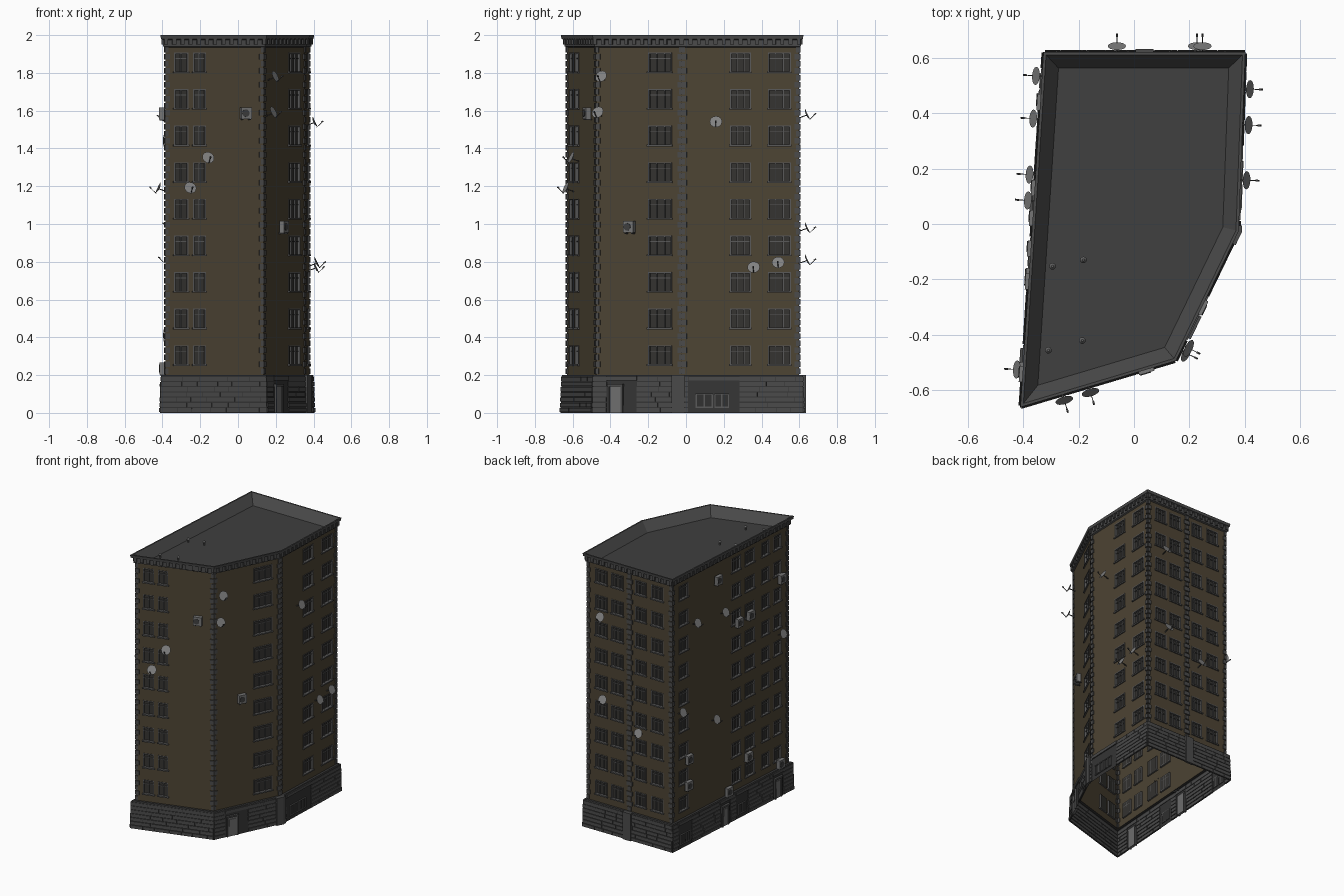
import bpy, bmesh, math, random
from mathutils import Vector, Matrix

if "Cube" in bpy.data.objects:
    bpy.data.objects.remove(bpy.data.objects["Cube"])

random.seed(4)
FOOT = [Vector(p) for p in ((-.385, -.63), (.135, -.475), (.355, -.02), (.378, .598), (-.305, .598))]
N = len(FOOT)
parts = {}


def bm_of(name):
    return parts.setdefault(name, bmesh.new())


def offset(o):
    """Footprint moved outwards by o, with mitred corners."""
    out = []
    for i in range(N):
        a = (FOOT[i] - FOOT[i - 1]).normalized()
        b = (FOOT[(i + 1) % N] - FOOT[i]).normalized()
        na, nb = Vector((a.y, -a.x)), Vector((b.y, -b.x))
        m = (na + nb).normalized()
        out.append(FOOT[i] + m * o / m.dot(na))
    return out


def frames(o=0):
    """Per side: matrix (x along wall, -y outwards, z up) and length."""
    pts, res = offset(o), []
    for i in range(N):
        p, q = pts[i], pts[(i + 1) % N]
        d = (q - p).normalized()
        res.append((Matrix(((d.x, -d.y, 0, p.x), (d.y, d.x, 0, p.y), (0, 0, 1, 0), (0, 0, 0, 1))), (q - p).length))
    return res


def box(part, M, u0, u1, d0, d1, z0, z1):
    """Box on a wall: u along it, d outwards, z up."""
    c = Vector(((u0 + u1) / 2, -(d0 + d1) / 2, (z0 + z1) / 2))
    S = Matrix.Diagonal((u1 - u0, d1 - d0, z1 - z0, 1))
    bmesh.ops.create_cube(bm_of(part), size=1, matrix=M @ Matrix.Translation(c) @ S)


def bar(part, M, a, b, t):
    """Thin square bar between two local points."""
    a, b = Vector(a), Vector(b)
    R = (b - a).to_track_quat('Z', 'Y').to_matrix().to_4x4()
    S = Matrix.Diagonal((t, t, (b - a).length, 1))
    bmesh.ops.create_cube(bm_of(part), size=1, matrix=M @ Matrix.Translation((a + b) / 2) @ R @ S)


def quad(part, M, u0, u1, d, z0, z1):
    bm = bm_of(part)
    bm.faces.new([bm.verts.new(M @ Vector((u, -d, z))) for u, z in ((u0, z0), (u1, z0), (u1, z1), (u0, z1))])


def loft(part, profile):
    """Sweep an (offset, z) profile round the footprint."""
    bm = bm_of(part)
    rings = [[bm.verts.new((p.x, p.y, z)) for p in offset(o)] for o, z in profile]
    for a, b in zip(rings, rings[1:]):
        for i in range(N):
            j = (i + 1) % N
            bm.faces.new((a[i], a[j], b[j], b[i]))
    return rings[-1]


WALL = frames()
BASE = frames(.022)

# Brick walls with recessed windows, nine floors
COLS = [[(.048, .127), (.153, .225)],
        [(.305, .445)],
        [(.253, .364), (.454, .576)],
        [(.06, .16), (.19, .29), (.385, .475), (.515, .615)],
        [(.075, .17), (.63, .73), (.775, .875), (.95, 1.03), (1.075, 1.16)]]
FLOORS = [(.253 + .1937 * k, .358 + .1937 * k) for k in range(9)]


def window(M, u0, u1, z0, z1):
    f, t = .007, .012
    quad('window_glass', M, u0, u1, -t, z0, z1)
    for a, b in ((u0, u0 + f), (u1 - f, u1)):
        box('window_frames', M, a, b, -t, .003, z0, z1)
    box('window_frames', M, u0, u1, -t, .003, z1 - f, z1)
    box('window_frames', M, u0 - .004, u1 + .004, -t, .009, z0 - .004, z0 + .005)
    n = 3 if u1 - u0 > .085 else 2
    for k in range(1, n):
        m = u0 + (u1 - u0) * k / n
        box('window_frames', M, m - .003, m + .003, -t, -.004, z0, z1)
    zt = z0 + (z1 - z0) * .7
    box('window_frames', M, u0, u1, -t, -.005, zt - .002, zt + .002)


for (M, L), cols in zip(WALL, COLS):
    us = [0] + [u for c in cols for u in c] + [L]
    zs = [.2] + [z for f in FLOORS for z in f] + [1.94]
    for i in range(len(us) - 1):
        for k in range(len(zs) - 1):
            if i % 2 and k % 2:
                window(M, us[i], us[i + 1], zs[k], zs[k + 1])
            else:
                quad('brick_walls', M, us[i], us[i + 1], 0, zs[k], zs[k + 1])

# Corner quoins and the central strip on the back
for s, (M, L) in enumerate(WALL):
    for k in range(47):
        z = .205 + k * .037
        w = .024 if k % 2 else .015
        box('corner_quoins', M, -.004, w, -.004, .007, z, z + .029)
        box('corner_quoins', M, L - w, L + .004, -.004, .007, z, z + .029)
        if s == 3:
            box('corner_quoins', M, L / 2 - w, L / 2 + w, -.004, .007, z, z + .029)

# Stone base, open underneath, with staggered courses
loft('base_shell', [(.025, 0), (.021, .195), (.018, .2), (0, .2)])
PLAIN = [[], [(.085, .26)], [(.04, .31)], [], [(.06, .2), (.5, .61), (.67, .8), (1.06, 1.17)]]
for (M, L), gaps in zip(BASE, PLAIN):
    stops = [0] + [u for g in gaps for u in g] + [L]
    for a, b in zip(stops[::2], stops[1::2]):
        for row in range(7):
            z, u = .004 + row * .0275, a
            while u < b - .001:
                e = min(b, u + random.uniform(.07, .16))
                if b - e < .03:
                    e = b
                box('base_stones', M, u, e - .003, -.004, .009 - row * .0012, z, z + .022)
                u = e
    for a, b in gaps:
        box('base_stones', M, a, b, -.004, .007, .172, .194)
# Base piers
for s, a, b in ((1, .47, .52), (2, -.005, .02), (3, .33, .395)):
    box('base_stones', BASE[s][0], a, b, -.004, .014, 0, .2)

# Doors and basement windows
for s, a, b in ((1, .1, .175), (4, .52, .585), (4, 1.08, 1.145)):
    M = BASE[s][0]
    box('doors', M, a, b, -.012, .006, 0, .14)
    box('doors', M, a + .012, b - .012, .005, .009, .075, .125)
    for x in (a, b):
        box('door_surrounds', M, x - .005, x + .005, -.01, .012, 0, .148)
    box('door_surrounds', M, a - .008, b + .008, -.01, .016, .14, .152)
for s, a, b in ((2, .08, .165), (2, .18, .25), (4, .08, .125), (4, .14, .185), (4, .695, .77)):
    M = BASE[s][0]
    box('basement_glass', M, a, b, -.004, .004, .03, .1)
    for x in (a, (a + b) / 2, b):
        box('window_frames', M, x - .003, x + .003, -.004, .008, .028, .102)
    for z in (.03, .1):
        box('window_frames', M, a - .004, b + .004, -.004, .01, z - .003, z + .003)

# Cornice, dentils, parapet and roof
ring = loft('parapet', [(0, 1.935), (.01, 1.94), (.01, 1.975), (.021, 1.98), (.024, 2), (.014, 2), (-.034, 1.93)])
bm_of('roof').faces.new([bm_of('roof').verts.new(v.co) for v in ring])
for M, L in WALL:
    n = round(L / .045)
    for k in range(n + 1):
        u = L * k / n
        box('cornice_dentils', M, u - .01, u + .01, 0, .019, 1.95, 1.979)

# Roof vents
for x, y in ((-.295, -.153), (-.183, -.13), (-.31, -.457), (-.187, -.422)):
    T = Matrix.Translation((x, y, 1.942))
    bmesh.ops.create_cone(bm_of('roof_vents'), cap_ends=True, segments=8, radius1=.005, radius2=.005, depth=.026, matrix=T)
    bmesh.ops.create_cone(bm_of('roof_vents'), cap_ends=True, segments=12, radius1=.012, radius2=.004, depth=.01,
                          matrix=T @ Matrix.Translation((0, 0, .016)))

# Satellite dishes: side, distance along wall, height
DISHES = [(0, .224, 1.35), (0, .125, 1.19), (1, .05, 1.78), (1, .03, 1.59),
          (2, .18, 1.54), (2, .38, .77), (2, .51, .795),
          (3, .13, 1.58), (3, .15, .98), (3, .44, .81),
          (4, .065, 1.0), (4, .22, 1.6), (4, .423, .82), (4, .517, 1.57), (4, 1.13, 1.19)]
for s, u, z in DISHES:
    M = WALL[s][0] @ Matrix.Translation((u, 0, z))
    T = M @ Matrix.Translation((0, -.042, 0)) @ Matrix.Rotation(math.radians(65), 4, 'X')
    bmesh.ops.create_cone(bm_of('satellite_dishes'), cap_ends=True, segments=16, radius1=.014, radius2=.033,
                          depth=.008, matrix=T)
    bar('dish_arms', M, (0, .004, -.02), (0, -.04, -.004), .005)
    bar('dish_arms', M, (0, -.055, -.028), (0, -.085, 0), .003)
    bar('dish_arms', M, (0, -.08, -.002), (0, -.09, .006), .007)

# Air conditioners: side, distance along wall, height
COOLERS = [(0, .44, 1.587), (1, .205, .985), (4, .47, 1.82), (4, .69, 1.43), (4, .81, 1.44),
           (4, 1.145, 1.585), (4, .16, .62), (4, .155, .43), (4, .79, .41), (4, .58, .23), (4, 1.13, .235)]
for s, u, z in COOLERS:
    M = WALL[s][0]
    box('air_conditioners', M, u - .029, u + .029, .008, .036, z - .031, z + .031)
    T = M @ Matrix.Translation((u - .006, -.037, z)) @ Matrix.Rotation(math.pi / 2, 4, 'X')
    bmesh.ops.create_cone(bm_of('cooler_fans'), cap_ends=True, segments=12, radius1=.02, radius2=.02, depth=.004, matrix=T)
    for x in (-.02, .02):
        box('cooler_fans', M, u + x - .003, u + x + .003, -.002, .034, z - .037, z - .031)

# Turn the parts into coloured objects
COLOURS = {'brick_walls': (.075, .058, .034), 'window_glass': (.035, .033, .03), 'basement_glass': (.03, .03, .03),
           'window_frames': (.1, .1, .1), 'doors': (.16, .16, .16), 'satellite_dishes': (.22, .22, .22),
           'dish_arms': (.06, .06, .06), 'air_conditioners': (.18, .18, .18), 'cooler_fans': (.05, .05, .05),
           'roof': (.05, .05, .05), 'roof_vents': (.13, .13, .13), 'base_shell': (.035, .035, .035)}
for name, bm in parts.items():
    if name in ('brick_walls', 'parapet'):
        bmesh.ops.remove_doubles(bm, verts=bm.verts, dist=1e-5)
    me = bpy.data.meshes.new(name)
    bm.to_mesh(me)
    bm.free()
    mat = bpy.data.materials.new(name)
    mat.diffuse_color = (*COLOURS.get(name, (.07, .07, .07)), 1)
    mat.use_nodes = True
    mat.node_tree.nodes["Principled BSDF"].inputs["Base Color"].default_value = mat.diffuse_color
    me.materials.append(mat)
    bpy.context.collection.objects.link(bpy.data.objects.new(name, me))
